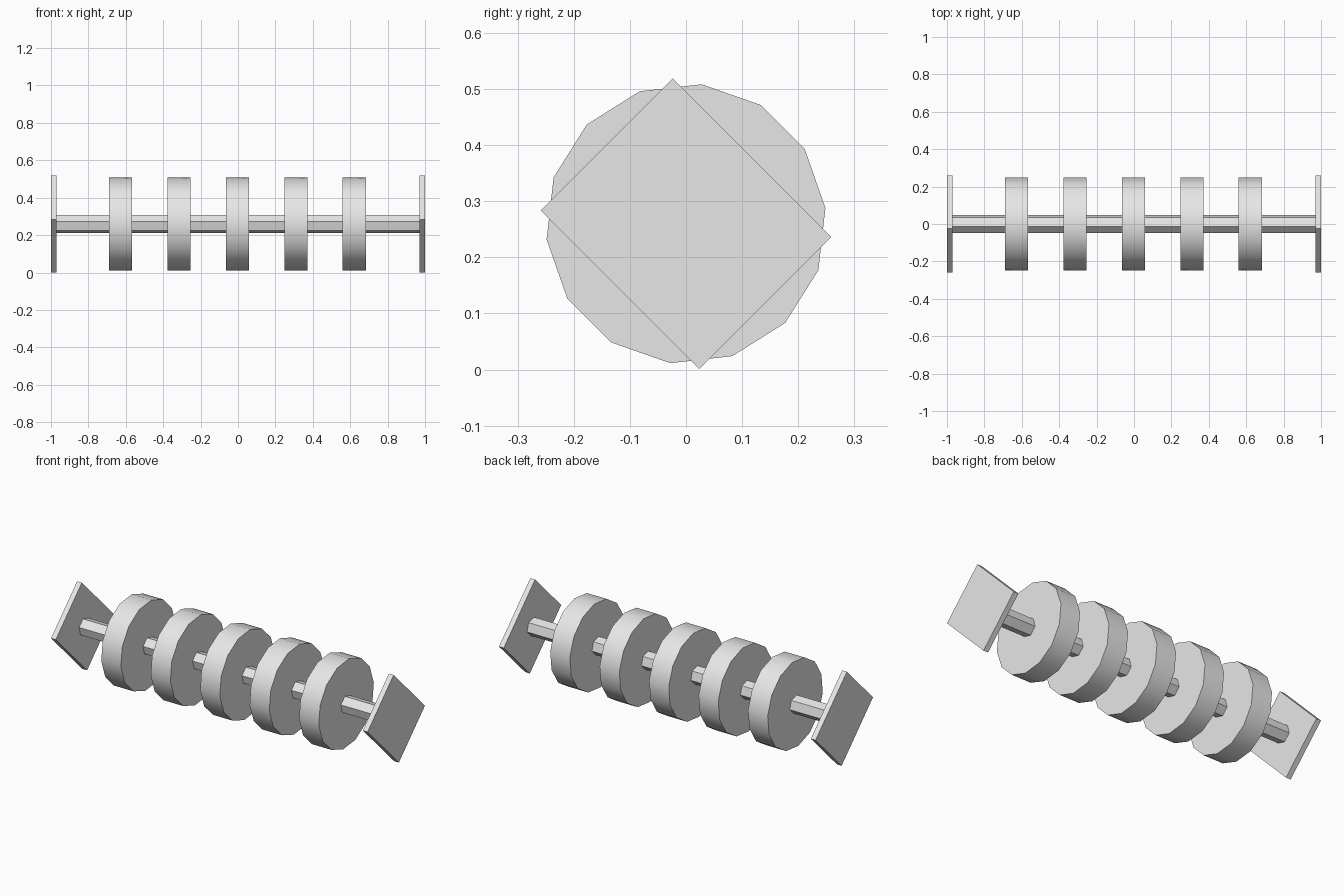
import bpy
from math import radians, pi

if "Cube" in bpy.data.objects:
    bpy.data.objects.remove(bpy.data.objects["Cube"], do_unlink=True)

AXIS_Z = 0.26
TILT = radians(45)

grey = bpy.data.materials.new("light_grey")
grey.use_nodes = True
grey.diffuse_color = (0.8, 0.8, 0.8, 1)
grey.node_tree.nodes["Principled BSDF"].inputs["Base Color"].default_value = (0.8, 0.8, 0.8, 1)


def finish(name):
    """Name the new part, colour it and smooth its shallow edges."""
    ob = bpy.context.object
    ob.name = ob.data.name = name
    ob.data.materials.append(grey)
    bpy.ops.object.shade_smooth_by_angle(angle=radians(30))
    return ob


def bar(name, x, radius, length, sides, first_angle):
    """Prism along x with one corner at first_angle, measured from +y to +z."""
    bpy.ops.mesh.primitive_cylinder_add(vertices=sides, radius=radius, depth=length)
    ob = bpy.context.object
    # Primitive corners start on local +y; turn them, then lay the axis along x
    ob.rotation_euler = (0, 0, first_angle)
    bpy.ops.object.transform_apply(location=False, rotation=True, scale=False)
    ob.rotation_euler = (pi / 2, 0, pi / 2)
    # Local +y becomes +z, local +x becomes +y
    ob.location = (x, 0, AXIS_Z)
    return finish(name)


# Hexagonal rod between the end plates
bar("rod", 0, 0.05, 1.95, 6, TILT - pi / 2)

# Five evenly spaced discs
for i in range(5):
    bar(f"disc_{i + 1}", -0.003 + (i - 2) * 0.3125, 0.25, 0.124, 14,
        TILT + 1.5 * 2 * pi / 14 - pi / 2)

# Tilted rectangular end plates
for side, label in ((1, "left"), (-1, "right")):
    bpy.ops.mesh.primitive_cube_add(size=1, location=(side * 0.985, 0, AXIS_Z))
    plate = bpy.context.object
    plate.scale = (0.03, 0.333, 0.4)
    plate.rotation_euler = (TILT, 0, 0)
    finish(f"end_plate_{label}")
